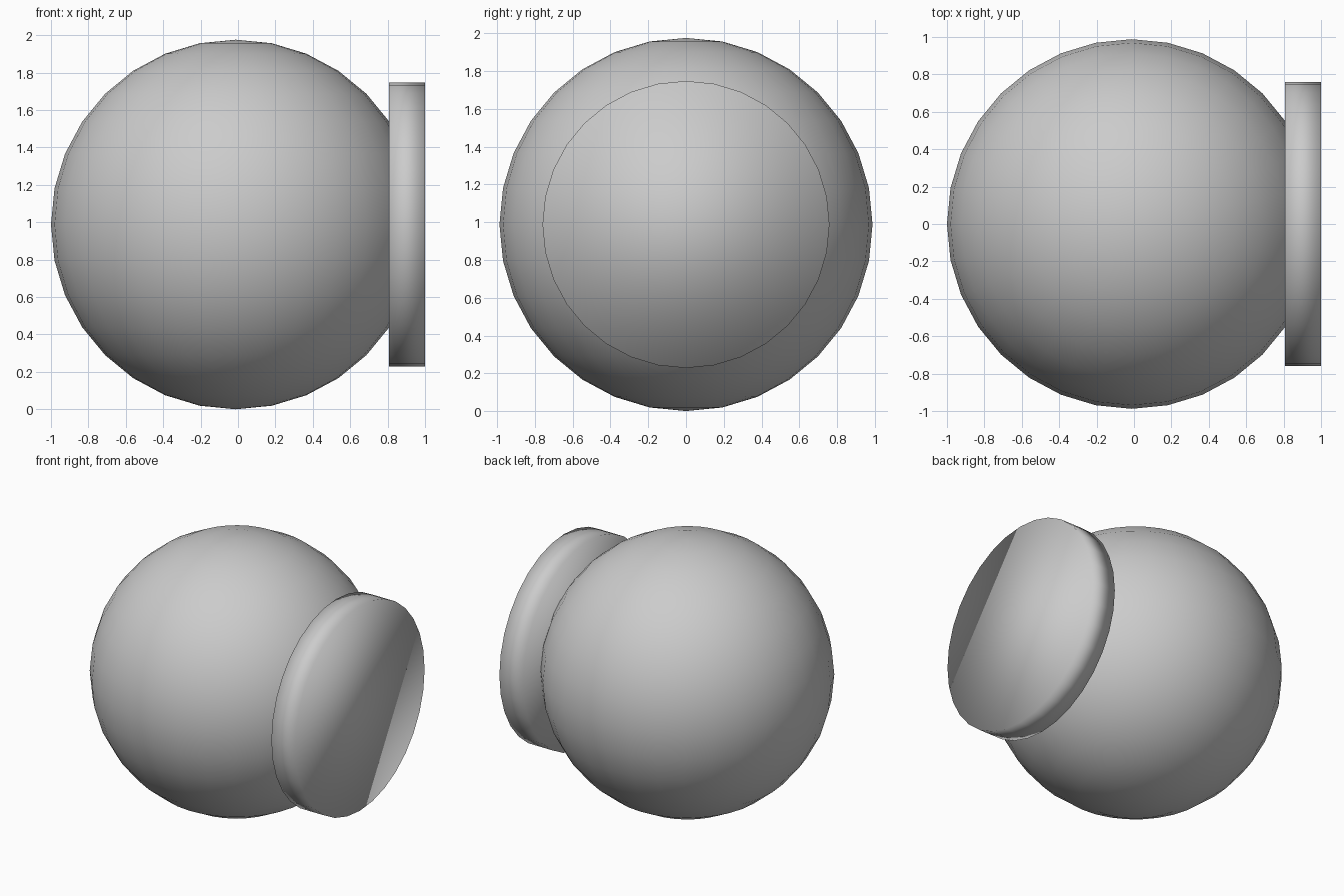
import bpy
from math import pi

if "Cube" in bpy.data.objects:
    bpy.data.objects.remove(bpy.data.objects["Cube"])

R = 0.988

# Large round body
bpy.ops.mesh.primitive_uv_sphere_add(segments=32, ring_count=16, radius=R,
                                     location=(-1 + R, 0, R))
body = bpy.context.object
body.name = "round_body"
bpy.ops.object.shade_smooth()

# Flat disc on the right side, facing +x
bpy.ops.mesh.primitive_cylinder_add(vertices=32, radius=0.76, depth=0.194,
                                    location=(0.903, 0, R), rotation=(0, pi / 2, 0))
disc = bpy.context.object
disc.name = "side_disc"
bpy.ops.object.shade_smooth()
